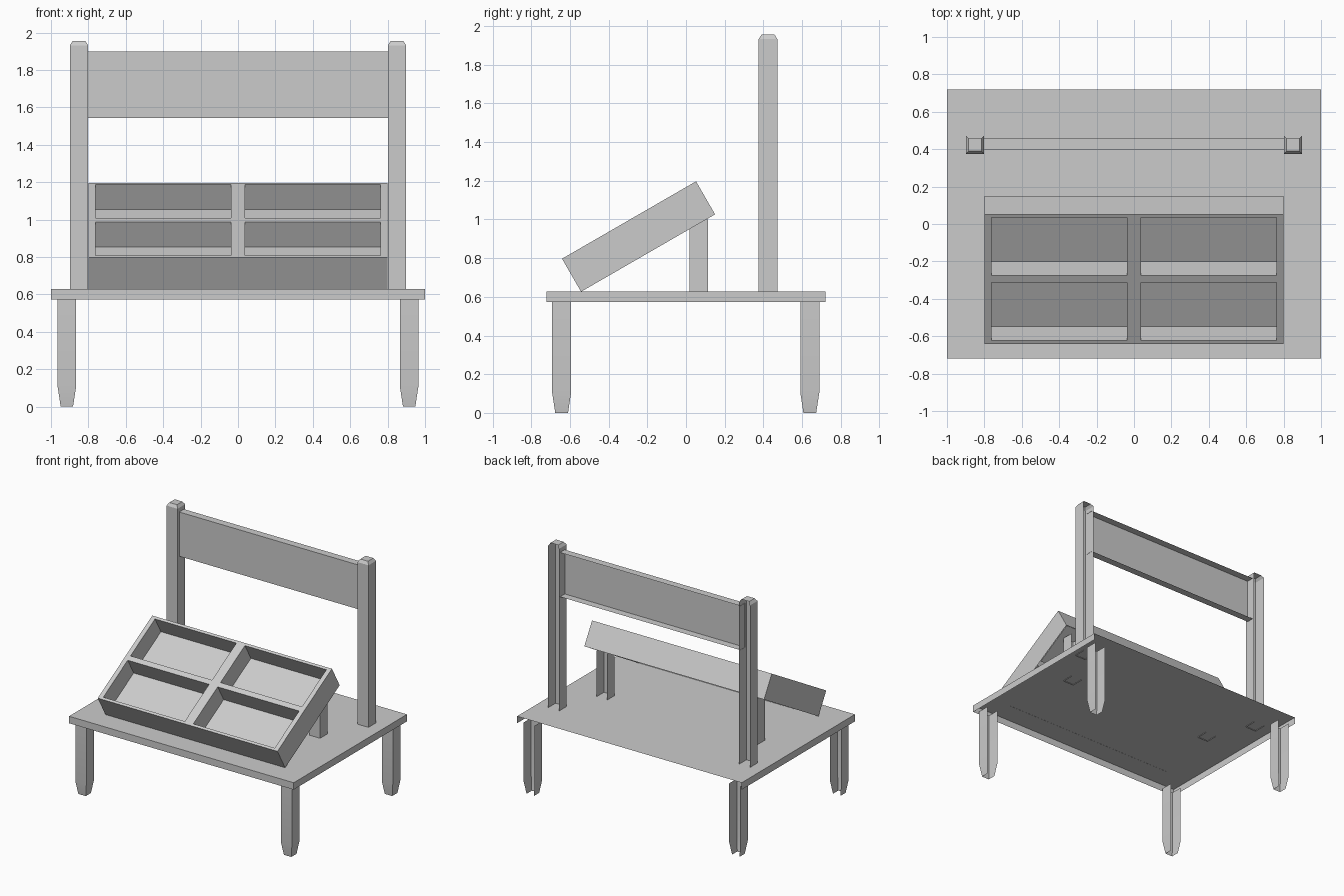
import bpy, bmesh, math
from mathutils import Matrix

if "Cube" in bpy.data.objects:
    bpy.data.objects.remove(bpy.data.objects["Cube"])


def finish(bm, name, smooth=False):
    me = bpy.data.meshes.new(name)
    bm.to_mesh(me)
    bm.free()
    ob = bpy.data.objects.new(name, me)
    bpy.context.collection.objects.link(ob)
    if smooth:
        bpy.ops.object.select_all(action='DESELECT')
        ob.select_set(True)
        bpy.context.view_layer.objects.active = ob
        bpy.ops.object.shade_smooth_by_angle(angle=math.radians(30))
    return ob


def open_back_column(name, cx, cy, rings, cap=True, smooth=False):
    """Three-walled column (no back, no underside) through rings of (z, half_x, half_y)."""
    bm = bmesh.new()
    loops = [[bm.verts.new((cx + sx * hx, cy + sy * hy, z))
              for sx, sy in ((-1, 1), (-1, -1), (1, -1), (1, 1))]
             for z, hx, hy in rings]
    for low, high in zip(loops, loops[1:]):
        for i in range(3):
            bm.faces.new((low[i], low[i + 1], high[i + 1], high[i]))
    if cap:
        bm.faces.new(loops[-1])
    return finish(bm, name, smooth)


# Table top
open_back_column("table_top", 0, 0, [(0.572, 1, 0.72), (0.628, 1, 0.72)])

for side, sx in (("left", -1), ("right", 1)):
    # Tapered legs
    for end, y in (("front", -0.643), ("back", 0.64)):
        open_back_column(f"{end}_{side}_leg", sx * 0.915, y,
                         [(0, 0.033, 0.033), (0.105, 0.049, 0.049), (0.575, 0.049, 0.049)],
                         cap=False, smooth=True)
    # Sign posts with chamfered tops
    open_back_column(f"{side}_post", sx * 0.85, 0.424,
                     [(0.622, 0.049, 0.049), (1.932, 0.049, 0.049), (1.955, 0.034, 0.034)],
                     smooth=True)
    # Props holding up the tray
    open_back_column(f"{side}_tray_support", sx * 0.67, 0.066,
                     [(0.622, 0.048, 0.048), (1.0, 0.048, 0.048)], cap=False)

# Sign board: open-backed channel between the posts
bm = bmesh.new()
profile = [(0.457, 1.542), (0.397, 1.542), (0.397, 1.898), (0.457, 1.898)]
a, b = ([bm.verts.new((x, y, z)) for y, z in profile] for x in (-0.803, 0.803))
for i in range(3):
    bm.faces.new((a[i], b[i], b[i + 1], a[i + 1]))
finish(bm, "sign_board")

# Tilted tray: gridded rim, outer walls pulled down, four sunken compartments
bm = bmesh.new()
us = [-0.8, -0.763, -0.038, 0.038, 0.763, 0.8]
vs = [0, 0.021, 0.379, 0.421, 0.779, 0.8]
grid = [[bm.verts.new((u, v, 0)) for u in us] for v in vs]
pockets = []
for j in range(5):
    for i in range(5):
        f = bm.faces.new((grid[j][i], grid[j][i + 1], grid[j + 1][i + 1], grid[j + 1][i]))
        if i in (1, 3) and j in (1, 3):
            pockets.append(f)
rim = [e for e in bm.edges if e.is_boundary]
walls = bmesh.ops.extrude_edge_only(bm, edges=rim)["geom"]
bmesh.ops.translate(bm, vec=(0, 0, -0.197),
                    verts=[g for g in walls if isinstance(g, bmesh.types.BMVert)])
for f in bmesh.ops.extrude_discrete_faces(bm, faces=pockets)["faces"]:
    bmesh.ops.translate(bm, vec=(0, 0, -0.152), verts=f.verts[:])
bmesh.ops.recalc_face_normals(bm, faces=bm.faces[:])
bm.normal_update()
if max(bm.faces, key=lambda f: f.calc_center_median().z).normal.z < 0:
    bmesh.ops.reverse_faces(bm, faces=bm.faces[:])
bm.transform(Matrix.Translation((0, -0.641, 0.797)) @ Matrix.Rotation(math.radians(30), 4, 'X'))
finish(bm, "tray")
